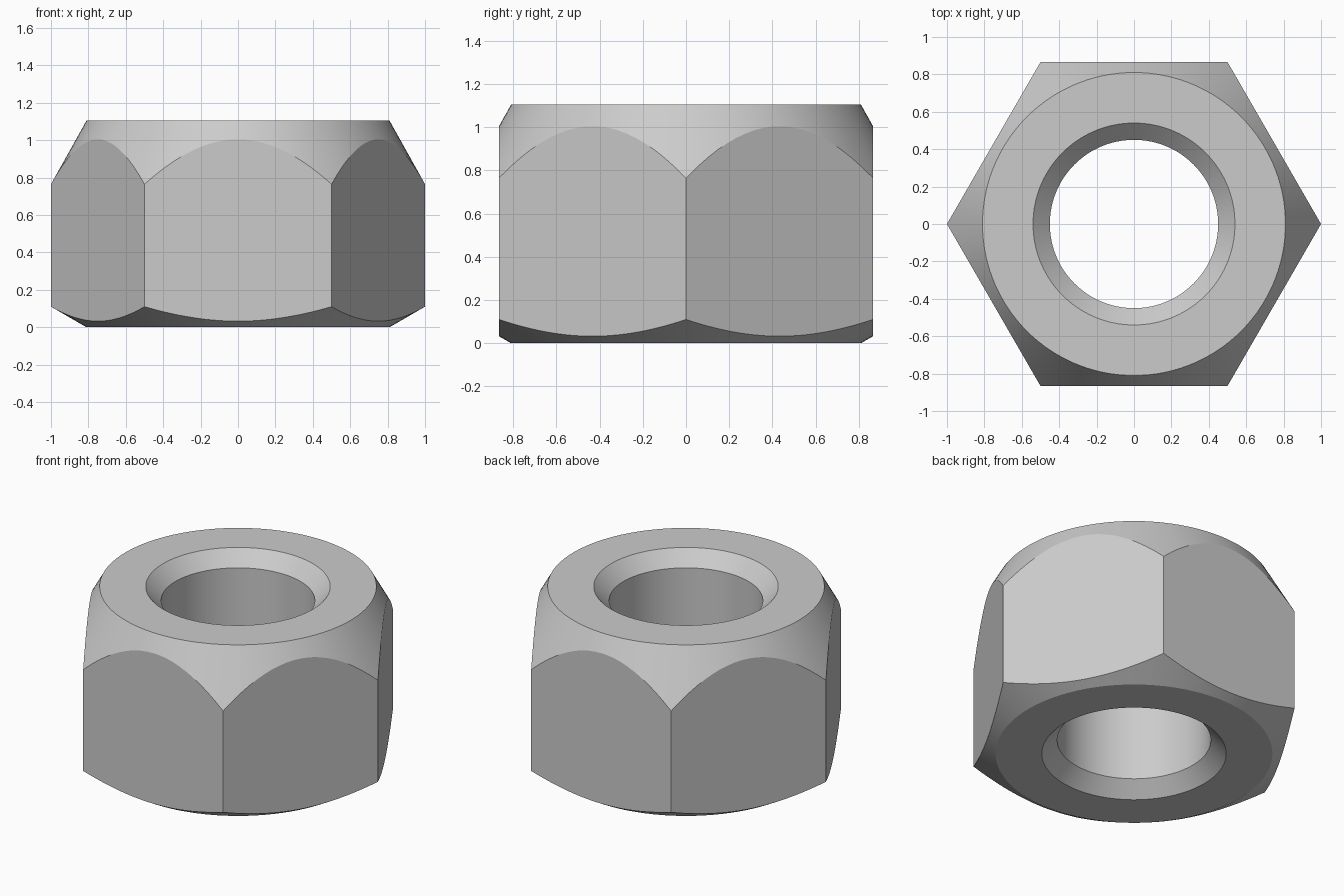
import bpy, bmesh
from math import cos, sin, pi, radians

if "Cube" in bpy.data.objects:
    bpy.data.objects.remove(bpy.data.objects["Cube"])

HEIGHT = 1.105
BORE, MOUTH, LAND = 0.45, 0.54, 0.81   # bore, countersink and flat ring radii
SINK = 0.09                            # countersink depth
TOP_DROP, BOTTOM_RISE = 0.34, 0.11     # outer chamfer heights at the hex corners
STEPS = 120                            # multiple of 6, so corners are exact

# Plain grey steel
steel = bpy.data.materials.new("grey steel")
steel.use_nodes = True
colour = (0.6, 0.6, 0.6, 1)
steel.diffuse_color = colour
steel.node_tree.nodes["Principled BSDF"].inputs["Base Color"].default_value = colour


def section(angle):
    """Closed radial section: bore, countersinks, end rings, chamfers and hex flat."""
    hex_r = cos(pi / 6) / cos(angle % (pi / 3) - pi / 6)
    t = (hex_r - LAND) / (1 - LAND)
    return [(BORE, SINK), (MOUTH, 0), (LAND, 0), (hex_r, BOTTOM_RISE * t),
            (hex_r, HEIGHT - TOP_DROP * t), (LAND, HEIGHT), (MOUTH, HEIGHT),
            (BORE, HEIGHT - SINK)]


# Sweep the section around the axis
bm = bmesh.new()
rings = []
for i in range(STEPS):
    a = 2 * pi * i / STEPS
    rings.append([bm.verts.new((r * cos(a), r * sin(a), z)) for r, z in section(a)])
for i, ring in enumerate(rings):
    after = rings[(i + 1) % STEPS]
    for j in range(len(ring)):
        k = (j + 1) % len(ring)
        bm.faces.new((ring[j], ring[k], after[k], after[j]))
bmesh.ops.recalc_face_normals(bm, faces=bm.faces)

mesh = bpy.data.meshes.new("hex_nut")
bm.to_mesh(mesh)
bm.free()
mesh.materials.append(steel)
nut = bpy.data.objects.new("hex_nut", mesh)
bpy.context.collection.objects.link(nut)

# Smooth the round surfaces, keep every machined edge crisp
bpy.context.view_layer.objects.active = nut
nut.select_set(True)
bpy.ops.object.shade_smooth_by_angle(angle=radians(25))
